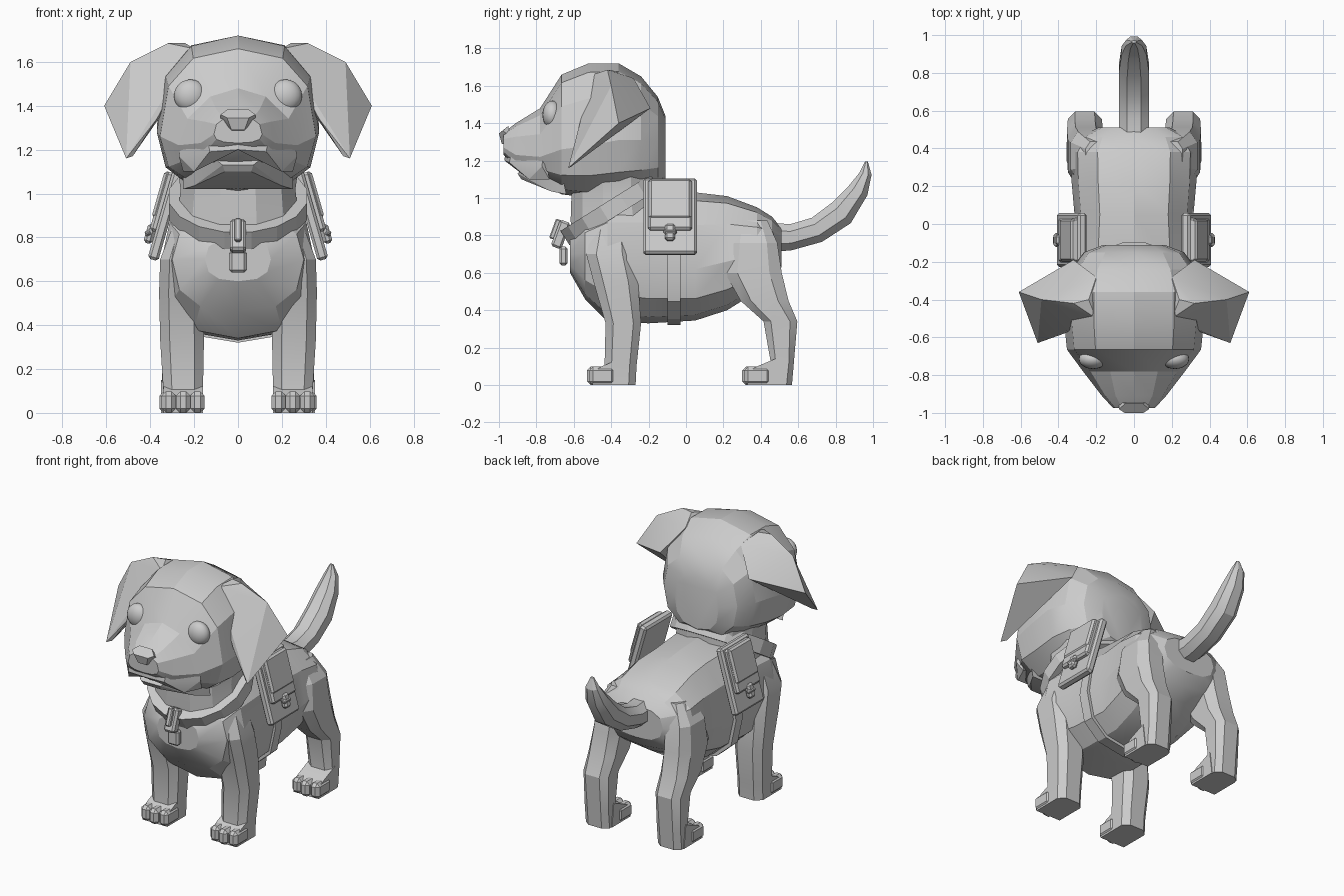
import bpy, bmesh, math
from mathutils import Vector, Matrix

if "Cube" in bpy.data.objects:
    bpy.data.objects.remove(bpy.data.objects["Cube"])

grey = bpy.data.materials.new("plain_grey")
grey.use_nodes = True
tone = (0.6, 0.6, 0.6, 1)
grey.diffuse_color = tone
grey.node_tree.nodes["Principled BSDF"].inputs["Base Color"].default_value = tone


def finish(name, bm, smooth=22):
    """Turn a bmesh into a named, shaded object."""
    bmesh.ops.recalc_face_normals(bm, faces=bm.faces)
    mesh = bpy.data.meshes.new(name)
    bm.to_mesh(mesh)
    bm.free()
    mesh.materials.append(grey)
    ob = bpy.data.objects.new(name, mesh)
    bpy.context.collection.objects.link(ob)
    bpy.ops.object.select_all(action="DESELECT")
    ob.select_set(True)
    bpy.context.view_layer.objects.active = ob
    bpy.ops.object.shade_smooth_by_angle(angle=math.radians(smooth))
    return ob


def section(centre, right, up, down, n, p, turn=0.5):
    """Egg-shaped ring: separate extents above and below its widest line."""
    points = []
    for i in range(n):
        a = math.tau * (i + turn) / n
        c, s = math.cos(a), math.sin(a)
        c = math.copysign(abs(c) ** p, c)
        s = math.copysign(abs(s) ** p, s)
        points.append(Vector(centre) + Vector(right) * c + Vector(up if s > 0 else down) * abs(s))
    return points


def loft(name, rings):
    bm = bmesh.new()
    loops = [[bm.verts.new(p) for p in ring] for ring in rings]
    for a, b in zip(loops, loops[1:]):
        for i in range(len(a)):
            j = (i + 1) % len(a)
            bm.faces.new((a[i], a[j], b[j], b[i]))
    bm.faces.new(loops[0])
    bm.faces.new(loops[-1])
    return finish(name, bm)


def along_y(name, rows, n=12):
    """Rows: y, half width, bottom, widest height, top, and a roundness where it is not 0.8."""
    return loft(name, [section((0, y, mid), (w, 0, 0), (0, 0, top - mid), (0, 0, bot - mid), n,
                               p[0] if p else 0.8, 0)
                       for y, w, bot, mid, top, *p in rows])


def along_z(name, rows, side=1, n=8, p=0.65):
    """Rows: z, x, y, half width, half depth."""
    return loft(name, [section((side * x, y, z), (w, 0, 0), (0, d, 0), (0, -d, 0), n, p)
                       for z, x, y, w, d in rows])


def hull(name, points, side=1):
    bm = bmesh.new()
    for x, y, z in points:
        bm.verts.new((side * x, y, z))
    out = bmesh.ops.convex_hull(bm, input=bm.verts)
    bmesh.ops.delete(bm, geom=[v for v in set(out["geom_interior"]) if isinstance(v, bmesh.types.BMVert)],
                     context="VERTS")
    return finish(name, bm)


def box(name, centre, size, rot=(0, 0, 0), bevel=0.012):
    bm = bmesh.new()
    bmesh.ops.create_cube(bm, size=1)
    bmesh.ops.scale(bm, vec=size, verts=bm.verts)
    bmesh.ops.bevel(bm, geom=bm.edges[:], offset=bevel, segments=1, affect="EDGES")
    ob = finish(name, bm)
    ob.location, ob.rotation_euler = centre, rot
    return ob


# Torso and belly strap
along_y("torso", [
    (-.62, .15, .60, .70, .80), (-.54, .30, .46, .70, .90), (-.42, .35, .34, .69, 1.0),
    (-.20, .335, .33, .64, 1.04), (.05, .315, .345, .62, 1.03), (.22, .33, .40, .66, 1.01),
    (.38, .335, .50, .70, .95), (.46, .29, .56, .72, .90), (.51, .19, .63, .74, .84)])
along_y("belly_strap", [(y, .34, .32, .62, 1.0) for y in (-.10, -.03)])

# Neck and tilted collar
along_z("neck", [(.72, 0, -.36, .30, .25), (.88, 0, -.36, .285, .265), (1.02, 0, -.37, .27, .25),
                 (1.12, 0, -.37, .285, .255), (1.25, 0, -.37, .31, .255)], n=12, p=0.9)
tilt = math.radians(32)
axis = Vector((0, -math.sin(tilt), math.cos(tilt)))
across = Vector((0, math.cos(tilt), math.sin(tilt)))
loft("collar", [section(Vector((0, -.385, .95)) + axis * h, (.32, 0, 0), across * .315, -across * .315, 16, 1)
                for h in (-.045, .045)])
box("collar_buckle", (0, -.67, .805), (.075, .06, .15), (-.35, 0, 0))
box("collar_pin", (0, -.69, .83), (.03, .05, .11), (-.35, 0, 0), .006)
box("collar_tag", (0, -.655, .69), (.08, .045, .1))

# Head and lower jaw
along_y("head", [
    (-.975, .11, 1.23, 1.27, 1.35), (-.91, .17, 1.16, 1.23, 1.40), (-.78, .27, 1.08, 1.22, 1.48, 1.1),
    (-.665, .355, 1.02, 1.26, 1.66), (-.52, .37, 1.0, 1.28, 1.72), (-.36, .37, 1.01, 1.31, 1.72),
    (-.24, .335, 1.03, 1.31, 1.65), (-.15, .265, 1.06, 1.30, 1.54), (-.11, .16, 1.10, 1.28, 1.44)])
hull("lower_jaw", [(s * x, y, z) for s in (-1, 1) for x, y, z in
                   [(.07, -.90, 1.13), (.06, -.88, 1.10), (.20, -.72, 1.035), (.25, -.64, 1.02),
                    (.25, -.66, 1.12), (.12, -.86, 1.17)]])
hull("nose", [(s * x, y, z) for s in (-1, 1) for x, y, z in
              [(.08, -.98, 1.36), (.045, -.95, 1.385), (.08, -.94, 1.33), (.03, -.985, 1.29),
               (.05, -1.0, 1.345), (.03, -.94, 1.28)]])

# Tail, swept upward to a point
loft("tail", [section((0, y, z), (w, 0, 0), (0, -r * math.sin(a), r * math.cos(a)),
                      (0, r * math.sin(a), -r * math.cos(a)), 8, .9)
              for y, z, w, r, a in [(.44, .79, .085, .085, 0), (.56, .79, .085, .075, .05),
                                    (.70, .83, .085, .075, .4), (.83, .92, .085, .08, .75),
                                    (.92, 1.04, .07, .06, 1.1), (.96, 1.13, .045, .035, 1.4),
                                    (.965, 1.195, .012, .008, 1.5)]])

for side, word in ((1, "left"), (-1, "right")):
    # Drooping ear, eye and upper lip
    hull(word + "_ear", [
        (.20, -.50, 1.66), (.20, -.28, 1.64), (.32, -.19, 1.48), (.32, -.51, 1.40), (.32, -.42, 1.685),
        (.24, -.40, 1.685), (.49, -.40, 1.60), (.61, -.36, 1.40), (.51, -.63, 1.16), (.48, -.61, 1.17),
        (.37, -.58, 1.34)], side)
    bm = bmesh.new()
    bmesh.ops.create_uvsphere(bm, u_segments=20, v_segments=12, radius=.075,
                              matrix=Matrix.Translation((side * .217, -.715, 1.445)) @ Matrix.Diagonal((1, .7, 1, 1)))
    finish(word + "_eye", bm, 60)
    hull(word + "_lip", [
        (0, -.97, 1.20), (0, -.965, 1.29), (.13, -.945, 1.19), (.20, -.84, 1.10), (.27, -.77, 1.17),
        (.14, -.91, 1.33), (0, -.85, 1.25), (.25, -.73, 1.10), (.25, -.76, 1.27)], side)

    # Legs
    along_z(word + "_front_leg", [
        (0, .25, -.355, .095, .09), (.10, .25, -.35, .095, .09), (.33, .255, -.335, .105, .10),
        (.55, .26, -.375, .105, .125), (.70, .255, -.41, .105, .13), (.88, .22, -.40, .07, .09)], side)
    along_z(word + "_hind_leg", [
        (0, .26, .50, .09, .07), (.12, .26, .515, .09, .065), (.34, .26, .505, .095, .095),
        (.45, .26, .42, .10, .135), (.60, .255, .36, .10, .16), (.76, .245, .36, .095, .135),
        (.88, .20, .35, .06, .09)], side)

    # Paws with three toes each
    for end, x, front in (("front", .25, -.53), ("hind", .26, .30)):
        hull(f"{word}_{end}_paw", [(x + s * .09, front + y, z) for s in (-1, 1) for y, z in
                                   [(.03, 0), (.03, .07), (.08, .10), (.14, .12), (.20, .15), (.22, 0)]], side)
        for i in (-1, 0, 1):
            box(f"{word}_{end}_toe_{i + 2}", (side * (x + i * .065), front + .07 + abs(i) * .012, .049),
                (.066, .14, .098), bevel=.02)

    # Saddle pouch: back panel, bag, flap and clasp, leaning out at the bottom
    lean = Matrix.Rotation(-side * .28, 4, "Y")

    def pouch(part, out, up, size):
        spot = Vector((side * .33, -.085, .9)) + lean @ Vector((side * out, 0, up))
        box(f"{word}_pouch_{part}", spot, size, (0, -side * .28, 0))

    pouch("panel", 0, 0, (.05, .285, .42))
    pouch("bag", .025, .055, (.055, .235, .28))
    pouch("flap", .035, .085, (.05, .225, .22))
    pouch("clasp", .045, -.10, (.04, .055, .09))
    pouch("clasp_bar", .055, -.10, (.03, .075, .03))
